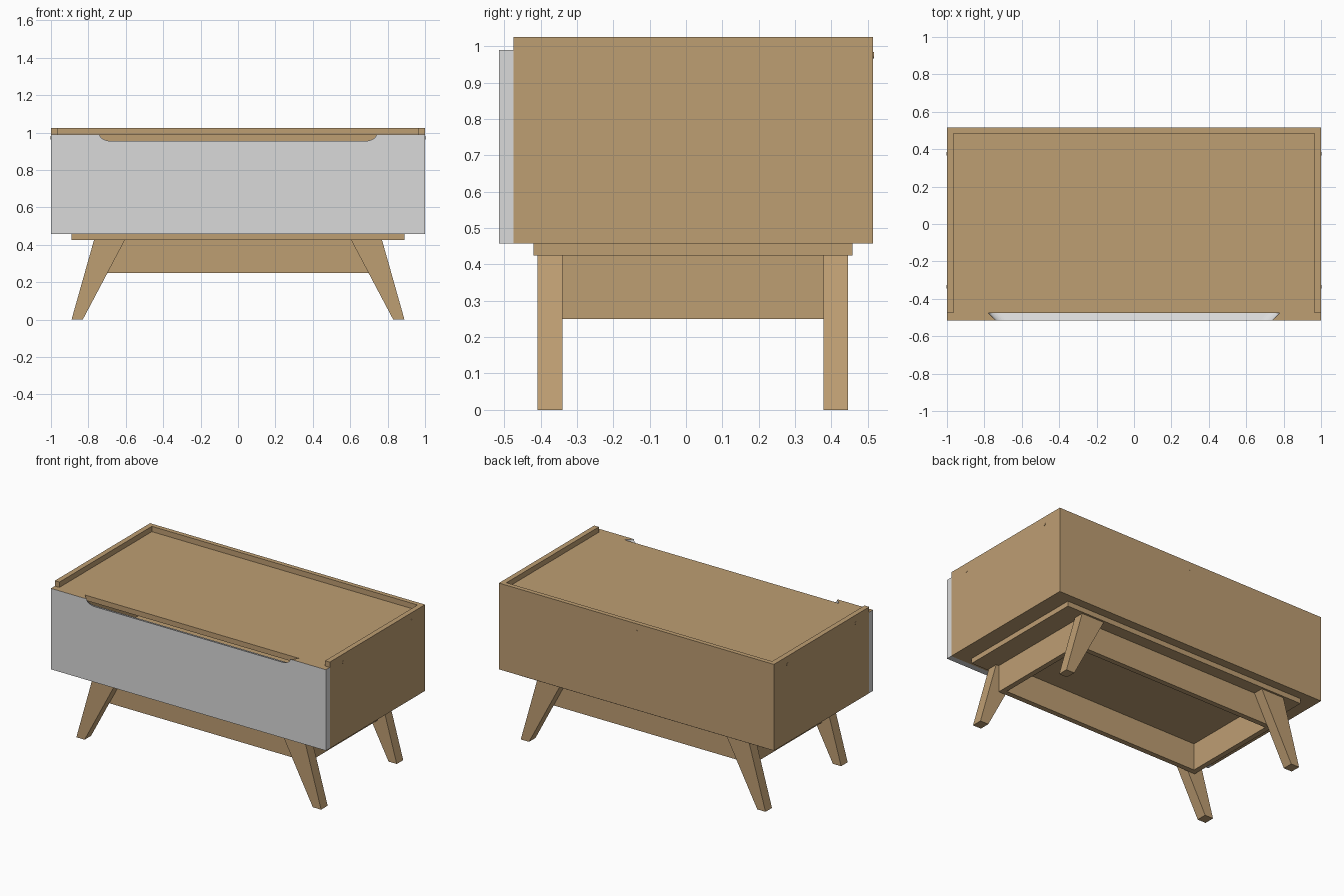
import bpy, bmesh, math

if "Cube" in bpy.data.objects:
    bpy.data.objects.remove(bpy.data.objects["Cube"])


def material(name, rgb):
    m = bpy.data.materials.new(name)
    m.diffuse_color = (*rgb, 1)
    m.use_nodes = True
    m.node_tree.nodes["Principled BSDF"].inputs["Base Color"].default_value = m.diffuse_color
    return m


WOOD = material("oak wood", (0.515, 0.342, 0.171))
GREY = material("light grey paint", (0.70, 0.70, 0.70))


def finish(name, bm, *mats):
    bmesh.ops.recalc_face_normals(bm, faces=bm.faces)
    me = bpy.data.meshes.new(name)
    bm.to_mesh(me)
    bm.free()
    for m in mats:
        me.materials.append(m)
    ob = bpy.data.objects.new(name, me)
    bpy.context.collection.objects.link(ob)
    return ob


def loft(name, front, back, y0, y1, *mats):
    """Solid between two matching (x, z) outlines at y0 and y1."""
    bm = bmesh.new()
    a = [bm.verts.new((x, y0, z)) for x, z in front]
    b = [bm.verts.new((x, y1, z)) for x, z in back]
    bm.faces.new(a)
    bm.faces.new(b[::-1])
    n = len(a)
    for i in range(n):
        j = (i + 1) % n
        bm.faces.new((a[j], a[i], b[i], b[j]))
    return finish(name, bm, *mats)


def box(name, x0, x1, y0, y1, z0, z1):
    p = [(x0, z0), (x1, z0), (x1, z1), (x0, z1)]
    return loft(name, p, p, y0, y1, WOOD)


def screw_plug(name, loc, axis, r=0.009):
    """Thin round plug lying on a panel, facing along x or y."""
    bm = bmesh.new()
    bmesh.ops.create_cone(bm, cap_ends=True, segments=16, radius1=r, radius2=r, depth=0.003)
    ob = finish(name, bm, WOOD)
    ob.location = loc
    ob.rotation_euler = (0, math.pi / 2, 0) if axis == "x" else (math.pi / 2, 0, 0)


T = 0.034                       # board thickness
Z0, ZT, Z1 = 0.458, 0.99, 1.025  # body bottom, table top, rim top
YF, YB = -0.475, 0.515          # body front and back

# Cabinet body: sides and back stand proud of the top
for s, side in ((-1, "left"), (1, "right")):
    box(f"{side}_side_panel", *sorted((s * (1 - T), s)), YF, YB, Z0, Z1)
    for y in (-0.335, 0.375):
        screw_plug(f"{side}_side_plug", (s, y, 0.973), "x")
box("back_panel", -1 + T, 1 - T, YB - 0.03, YB, Z0, Z1)
box("top_panel", -1 + T, 1 - T, YF, YB - 0.03, ZT - T, ZT)
box("bottom_panel", -1 + T, 1 - T, YF, YB - 0.03, Z0, Z0 + T)
screw_plug("back_plug", (0, YB, 0.975), "y")

# Drawer box inside the cabinet
for s, side in ((-1, "left"), (1, "right")):
    box(f"drawer_{side}_side", *sorted((s * 0.91, s * 0.94)), YF, 0.44, 0.51, 0.90)
box("drawer_back", -0.91, 0.91, 0.41, 0.44, 0.51, 0.90)
box("drawer_base", -0.91, 0.91, YF, 0.41, 0.52, 0.535)


# Drawer front with a finger-pull notch that widens toward the back
def front_outline(outer, inner, floor):
    right = []
    for i in range(9):
        t = math.pi / 2 * i / 8
        right.append((inner + (outer - inner) * math.cos(t), ZT - (ZT - floor) * math.sin(t)))
    left = [(-x, z) for x, z in reversed(right)]
    return [(-1, Z0), (1, Z0), (1, ZT)] + right + left + [(-1, ZT)]


front = loft("drawer_front", front_outline(0.74, 0.68, 0.955),
             front_outline(0.78, 0.71, 0.94), -0.515, YF, GREY, WOOD)
for f in front.data.polygons:   # bare wood on the top edge
    if f.normal.z > 0.9 and f.center.z > ZT - 0.001:
        f.material_index = 1

# Base plate and apron frame
box("base_plate", -0.89, 0.89, -0.42, 0.458, 0.425, Z0)
AX, AY0, AY1, AZ = 0.75, -0.34, 0.378, 0.249
box("front_apron", -AX + T, AX - T, AY0, AY0 + T, AZ, 0.425)
box("back_apron", -AX + T, AX - T, AY1 - T, AY1, AZ, 0.425)
for s, side in ((-1, "left"), (1, "right")):
    box(f"{side}_apron", *sorted((s * (AX - T), s * AX)), AY0, AY1, AZ, 0.425)
    for y in (-0.32, 0.36):
        screw_plug(f"{side}_apron_plug", (s * AX, y, 0.38), "x", 0.006)

# Splayed tapering legs
for s, side in ((-1, "left"), (1, "right")):
    leg = [(s * x, z) for x, z in ((0.83, 0), (0.89, 0), (0.77, 0.425), (0.605, 0.425))]
    loft(f"front_{side}_leg", leg, leg, -0.408, AY0, WOOD)
    loft(f"back_{side}_leg", leg, leg, AY1, 0.445, WOOD)
